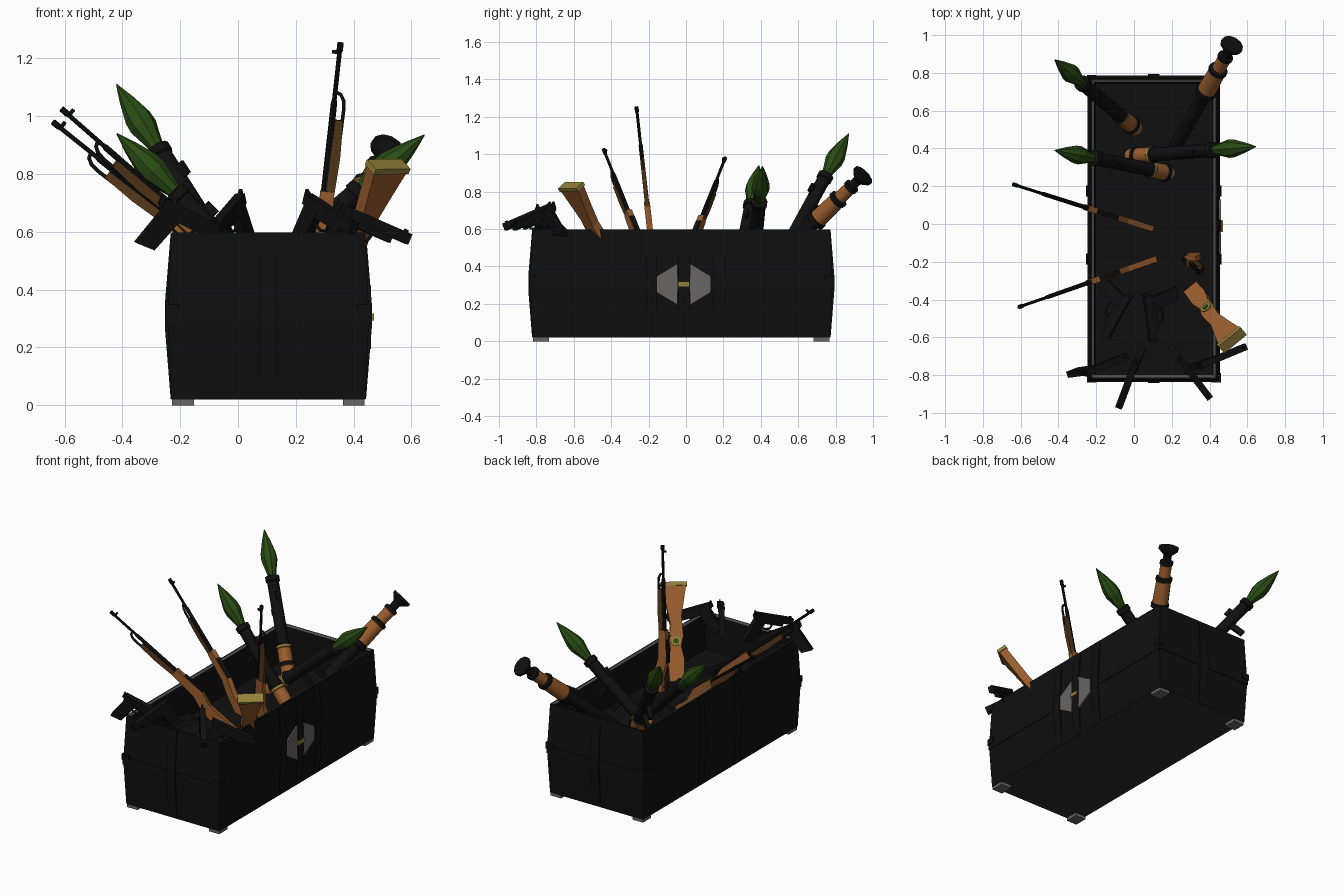
import bpy, bmesh, math
from mathutils import Matrix, Vector

old = bpy.data.objects.get("Cube")
if old:
    bpy.data.objects.remove(old)


def material(name, *rgb):
    m = bpy.data.materials.new(name)
    m.use_nodes = True
    m.diffuse_color = (*rgb, 1)
    m.node_tree.nodes["Principled BSDF"].inputs["Base Color"].default_value = (*rgb, 1)
    return m


BLACK = material("black_metal", .005, .005, .005)
BASE = material("base_grey", .03, .027, .029)
RIM = material("rim_grey", .07, .07, .07)
GREY = material("plate_grey", .14, .13, .13)
WOOD = material("orange_wood", .32, .11, .027)
DARK = material("dark_wood", .09, .038, .01)
GREEN = material("green_paint", .022, .072, .007)
GOLD = material("brass", .3, .22, .045)


def finish(name, bm, mats, M=Matrix(), smooth=False):
    bmesh.ops.recalc_face_normals(bm, faces=bm.faces)
    mesh = bpy.data.meshes.new(name)
    bm.to_mesh(mesh)
    bm.free()
    for m in mats:
        mesh.materials.append(m)
    ob = bpy.data.objects.new(name, mesh)
    ob.matrix_world = M
    bpy.context.collection.objects.link(ob)
    if smooth:
        mesh.shade_smooth()
        mesh.set_sharp_from_angle(angle=math.radians(35))
    return ob


def frame(p, d, side):
    """Local z runs along d, local x leans towards side."""
    z = Vector(d).normalized()
    x = Vector(side)
    x = (x - z * x.dot(z)).normalized()
    y = z.cross(x)
    return Matrix.Translation(p) @ Matrix((x, y, z)).transposed().to_4x4()


def box(name, size, at, mat, M=Matrix()):
    bm = bmesh.new()
    bmesh.ops.create_cube(bm, size=1, matrix=Matrix.Translation(at) @ Matrix.Diagonal((*size, 1)))
    return finish(name, bm, [mat], M)


def plate(name, outline, width, mat, M=Matrix()):
    """Outline in local xz, extruded evenly along y."""
    bm = bmesh.new()
    f = bm.faces.new([bm.verts.new((x, -width / 2, z)) for x, z in outline])
    new = bmesh.ops.extrude_face_region(bm, geom=[f])["geom"]
    bmesh.ops.translate(bm, vec=(0, width, 0), verts=[v for v in new if isinstance(v, bmesh.types.BMVert)])
    return finish(name, bm, [mat], M)


def loft(name, rings, mats, M=Matrix(), smooth=False):
    """Rings are (points, material index of the band after it)."""
    bm = bmesh.new()
    loops = [[bm.verts.new(p) for p in pts] for pts, _ in rings]
    bm.faces.new(loops[0]).material_index = rings[0][1]
    for a, b, (_, i) in zip(loops, loops[1:], rings):
        for k in range(len(a)):
            n = (k + 1) % len(a)
            bm.faces.new((a[k], a[n], b[n], b[k])).material_index = i
    bm.faces.new(loops[-1]).material_index = rings[-1][1]
    return finish(name, bm, mats, M, smooth)


def lathe(name, profile, mats, M, sides=12, smooth=False):
    def circle(t, r):
        return [(r * math.cos(math.tau * k / sides), r * math.sin(math.tau * k / sides), t) for k in range(sides)]
    return loft(name, [(circle(t, r), i) for t, r, i in profile], mats, M, smooth)


def bent_rod(name, pts, radius, mat, M, closed=False):
    cu = bpy.data.curves.new(name, "CURVE")
    cu.dimensions = "3D"
    cu.bevel_depth, cu.bevel_resolution = radius, 1
    sp = cu.splines.new("POLY")
    sp.points.add(len(pts) - 1)
    for q, (x, z) in zip(sp.points, pts):
        q.co = (x, 0, z, 1)
    sp.use_cyclic_u = closed
    cu.materials.append(mat)
    ob = bpy.data.objects.new(name, cu)
    ob.matrix_world = M
    bpy.context.collection.objects.link(ob)


# Crate shell, open at the top with a raised inner floor
CENTRE = Matrix.Translation((.105, -.025, 0))
HX, HY = .335, .795


def rect(grow, z):
    x, y = HX + grow, HY + grow
    return [(-x, -y, z), (x, -y, z), (x, y, z), (-x, y, z)]


shell = loft("crate_shell", [(rect(0, .02), 0), (rect(.012, .28), 0), (rect(.012, .33), 0), (rect(0, .597), 0),
                             (rect(-.008, .597), 1), (rect(-.022, .59), 0), (rect(-.025, .36), 0)],
             [BLACK, RIM, BASE], CENTRE)
for f in shell.data.polygons:
    if f.center.z < .03:
        f.material_index = 2

# Straps, belts and corner guards on each side
for name, turn, half, length, spots in (("right", 0, HX, HY, (-.16, .015, .2)), ("back", 90, HY, HX, (0,)),
                                        ("left", 180, HX, HY, (-.2, .16)), ("front", 270, HY, HX, (0,))):
    S = CENTRE @ Matrix.Rotation(math.radians(turn), 4, "Z")
    curve = [(half + dx, z) for dx, z in ((-.005, .022), (.003, .022), (.023, .27), (.023, .35), (.003, .594), (-.005, .594))]
    for s in spots:
        plate(name + "_strap", curve, .06, BLACK, S @ Matrix.Translation((0, s, 0)))
    box(name + "_belt", (.012, 2 * length + .03, .05), (half + .01, 0, .305), BLACK, S)
    for s in (-1, 1):
        box(name + "_corner_guard", (.014, .05, .04), (half + .013, s * (length - .005), .33), BLACK, S)

# Feet
for sx in (-1, 1):
    for sy in (-1, 1):
        box("foot", (.075, .085, .024), (sx * .295, sy * .75, .012), GREY, CENTRE)

# Hexagonal clasp on the right-hand long side
clasp = Matrix.Translation((.455, -.012, .305)) @ Matrix.Rotation(math.pi / 2, 4, "Z")
for s in (-1, 1):
    plate("clasp_plate", [(s * .034, -.11), (s * .142, -.045), (s * .142, .045), (s * .034, .11)], .009, GREY, clasp)
box("clasp_latch", (.06, .012, .025), (0, -.009, 0), GOLD, clasp)


# Tube launchers: black tube, wooden heat guard and flared rear
def launcher(p, d, reverse=False):
    M = frame(p, d, (0, 0, -1))
    if reverse:
        lathe("launcher_tube", [(0, .062, 0), (.015, .062, 0), (.05, .026, 0), (.085, .026, 0), (.09, .042, 0),
                                (.11, .042, 1), (.115, .036, 1), (.19, .036, 0), (.195, .052, 0), (.215, .052, 1),
                                (.22, .046, 1), (.36, .05, 0), (.365, .056, 0), (.39, .056, 0), (.395, .036, 0),
                                (.8, .036, 0)], [BLACK, WOOD], M, smooth=True)
        grips = (.48, .6)
    else:
        lathe("warhead", [(0, .002, 0), (.07, .026, 0), (.15, .047, 0), (.19, .049, 0), (.24, .036, 0),
                          (.3, .022, 0)], [GREEN], M, 8)
        lathe("launcher_tube", [(.285, .03, 0), (.29, .043, 0), (.32, .043, 0), (.325, .036, 0), (.71, .036, 0),
                                (.715, .046, 2), (.73, .046, 1), (.735, .042, 1), (.82, .044, 0), (.825, .05, 0),
                                (.84, .05, 1), (.845, .042, 1), (.88, .042, 1)], [BLACK, WOOD, GOLD], M, smooth=True)
        grips = (.48, .6)
    for t in grips:
        box("launcher_grip", (.09, .025, .035), (.07, 0, t), BLACK, M)
    box("launcher_sight", (.03, .015, .05), (-.045, 0, .42), BLACK, M)


launcher((-.42, .87, 1.11), (.42, -.36, -.66))
launcher((-.42, .39, .94), (1, -.2, -1))
launcher((.645, .41, .935), (-1, -.08, -.85))
launcher((.52, .95, .89), (-.15, -.27, -.26), True)


# Long rifles with the muzzle up
def rifle(p, d, side):
    M = frame(p, d, side)
    lathe("rifle_barrel", [(0, .011, 0), (.03, .011, 0), (.032, .008, 0), (.2, .008, 0), (.21, .011, 0), (.62, .012, 0)],
          [BLACK], M, 8)
    box("front_sight", (.025, .008, .012), (-.014, 0, .035), BLACK, M)
    bent_rod("cleaning_rod_loop", [(.004, .175), (.02, .18), (.032, .2), (.036, .23), (.034, .34)], .007, BLACK, M)
    plate("handguard", [(.01, .27), (.038, .27), (.042, .4), (.034, .56), (.006, .56)], .022, DARK, M)
    plate("rifle_stock", [(-.014, .52), (.034, .52), (.045, .7), (.075, .78), (.12, 1.02), (.02, 1.05), (.022, .82),
                          (-.014, .72)], .032, WOOD, M)
    box("rifle_receiver", (.02, .026, .14), (-.012, 0, .65), BLACK, M)


rifle((-.64, .21, .98), (.8, -.255, -.64), (0, 0, -1))
rifle((-.61, -.44, 1.025), (.685, .24, -.6), (0, 0, -1))
rifle((.355, -.265, 1.255), (-.07, .07, -.64), (1, 0, 0))

# Rifle standing butt-up in the front corner
M = frame((.52, -.615, .83), (-.22, .275, -.5), (.77, .64, 0))
plate("upturned_stock", [(-.072, .015), (.072, .015), (.05, .13), (.03, .25), (.04, .33), (.035, .4), (.05, .48),
                         (.045, .62), (-.04, .62), (-.045, .45), (-.03, .38), (-.045, .32), (-.038, .2)], .05, WOOD, M)
box("butt_plate", (.155, .06, .022), (0, 0, .006), GOLD, M)
for s in (-1, 1):
    R = M @ Matrix.Translation((0, s * .027, .35)) @ Matrix.Rotation(math.pi / 2, 4, "X")
    lathe("brass_disc", [(-.004, .03, 0), (.004, .03, 0)], [GOLD], R)
    lathe("disc_centre", [(-.007, .016, 0), (.007, .016, 0)], [GREEN], R)


# Pistols given by muzzle, rear and grip direction
def pistol(muzzle, rear, down):
    axis = Vector(rear) - Vector(muzzle)
    M = frame(muzzle, axis, down)
    n = axis.length
    box("pistol_slide", (.038, .036, n), (0, 0, n / 2), BLACK, M)
    box("pistol_frame", (.022, .03, n * .75), (.028, 0, n * .6), BLACK, M)
    plate("pistol_grip", [(.02, n - .085), (.16, n - .045), (.165, n + .025), (.02, n - .01)], .034, BLACK, M)
    bent_rod("trigger_guard", [(.03, n - .15), (.065, n - .14), (.075, n - .11), (.065, n - .07), (.03, n - .07)],
             .006, BLACK, M)
    plate("hammer", [(-.03, n + .015), (-.015, n - .02), (.015, n - .01), (.01, n + .015)], .012, BLACK, M)
    box("pistol_sight", (.012, .008, .015), (-.022, 0, .02), BLACK, M)


pistol((-.04, -.7, .59), (-.26, -.79, .70), (-.5, 0, -1))
pistol((-.08, -.97, .61), (.01, -.73, .715), (.1, .1, -1))
pistol((.40, -.92, .61), (.24, -.71, .715), (0, 0, -1))
pistol((.59, -.65, .575), (.35, -.75, .68), (-.2, 0, -1))
pistol((.1, -.62, .43), (.07, -.38, .46), (1, 0, -.3))
pistol((-.15, -.6, .43), (-.03, -.38, .45), (-1, 0, -.3))
